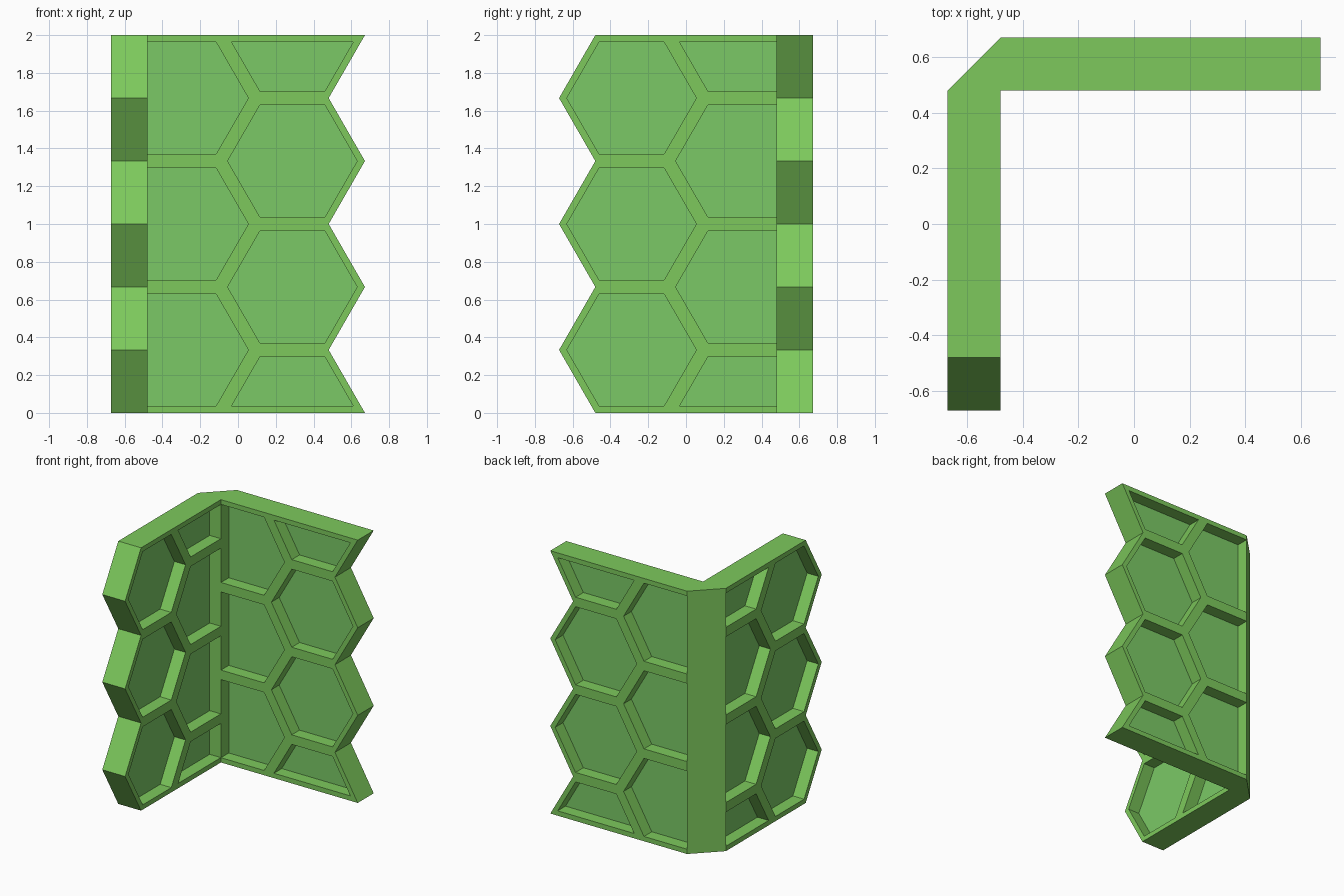
import bpy, bmesh, math

if "Cube" in bpy.data.objects:
    bpy.data.objects.remove(bpy.data.objects["Cube"])

TIP, CORNER, HALF = 0.672, -0.48, 0.096   # wall tip, inner corner, half thickness
CU, R = 0.288, 0.343                      # hex column offset, pocket radius
A = R * math.sqrt(3) / 2
RIM = 0.037


def material(name, color):
    m = bpy.data.materials.new(name)
    m.diffuse_color = (*color, 1)
    m.use_nodes = True
    m.node_tree.nodes["Principled BSDF"].inputs["Base Color"].default_value = m.diffuse_color
    return m


FRAME = material("frame_green", (0.205, 0.584, 0.107))
PANEL = material("panel_green", (0.198, 0.584, 0.133))


def pocket(cu, cz, at_corner):
    """Hexagon, cut in half at the top and bottom rims, squared off at the corner."""
    w = R - RIM / math.sqrt(3)
    if cz < 0.1:
        right = [(w, RIM), (R / 2, A)]
    elif cz > 1.9:
        right = [(R / 2, -A), (w, -RIM)]
    else:
        right = [(R / 2, -A), (R, 0), (R / 2, A)]
    if at_corner:
        e = CORNER + 0.0006 - cu
        left = [(e, right[-1][1]), (e, right[0][1])]
    else:
        left = [(-u, z) for u, z in reversed(right)]
    return [(cu + u, cz + z) for u, z in right + left]


def slab(name, loops, half, place, mat):
    """Filled, extruded 2D outlines turned upright by the place function."""
    cu = bpy.data.curves.new(name + "_outline", 'CURVE')
    cu.dimensions, cu.fill_mode, cu.extrude = '2D', 'BOTH', half
    for pts in loops:
        s = cu.splines.new('POLY')
        s.points.add(len(pts) - 1)
        for p, (u, z) in zip(s.points, pts):
            p.co = (u, z, 0, 1)
        s.use_cyclic_u = True
    tmp = bpy.data.objects.new(name + "_outline", cu)
    bpy.context.collection.objects.link(tmp)
    dg = bpy.context.evaluated_depsgraph_get()
    me = bpy.data.meshes.new_from_object(tmp.evaluated_get(dg))
    bpy.data.objects.remove(tmp)
    bm = bmesh.new()
    bm.from_mesh(me)
    bmesh.ops.remove_doubles(bm, verts=bm.verts, dist=0.0001)
    for v in bm.verts:
        v.co = place(*v.co)
    bmesh.ops.recalc_face_normals(bm, faces=bm.faces)
    for f in bm.faces:
        f.smooth = False
    bm.to_mesh(me)
    bm.free()
    me.name = name
    me.materials.clear()
    me.materials.append(mat)
    ob = bpy.data.objects.new(name, me)
    bpy.context.collection.objects.link(ob)
    return ob


def wall(name, tip_first, place):
    """Honeycomb lattice with a zigzag free edge, and thin panes in its cells."""
    zig = [(TIP if (i % 2 == 0) == tip_first else -CORNER, i / 3) for i in range(7)]
    outline = [(CORNER, 0)] + zig + [(CORNER, 2)]
    whole = [0, 2 / 3, 4 / 3, 2]
    shifted = [1 / 3, 1, 5 / 3]
    edge, inner = (whole, shifted) if tip_first else (shifted, whole)
    cells = [pocket(CU, z, False) for z in edge] + [pocket(-CU, z, True) for z in inner]
    slab(name + "_lattice", [outline] + cells, HALF, place, FRAME)
    slab(name + "_panes", cells, 0.002, place, PANEL)


MID = TIP - HALF
# Back wall
wall("back_wall", True, lambda u, z, t: (u, MID + t, z))
# Left wall
wall("left_wall", False, lambda u, z, t: (-MID + t, -u, z))
# Bevelled corner post
slab("corner_post", [[(-TIP, -CORNER), (CORNER, -CORNER), (CORNER, TIP)]], 1.0,
     lambda x, y, t: (x, y, t + 1), FRAME)
